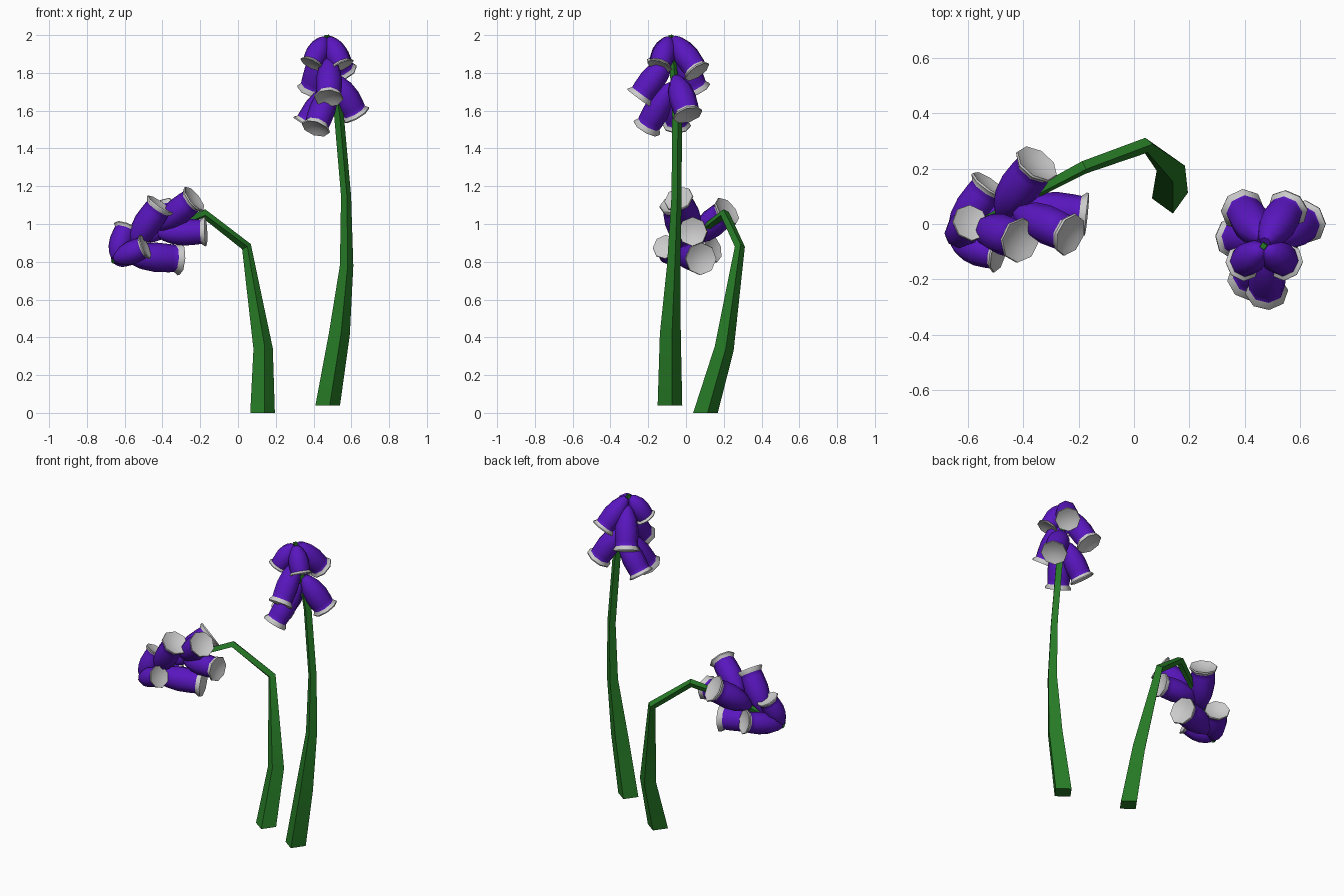
import bpy, bmesh, math
from mathutils import Vector

if "Cube" in bpy.data.objects:
    bpy.data.objects.remove(bpy.data.objects["Cube"])

def material(name, rgb):
    m = bpy.data.materials.new(name)
    m.diffuse_color = (*rgb, 1)
    m.use_nodes = True
    m.node_tree.nodes["Principled BSDF"].inputs["Base Color"].default_value = m.diffuse_color
    return m

GREEN = material("stem_green", (0.02, 0.20, 0.02))
PURPLE = material("petal_purple", (0.10, 0.008, 0.52))
WHITE = material("rim_white", (0.75, 0.75, 0.78))

def finish(bm, name, mats, angle):
    bmesh.ops.recalc_face_normals(bm, faces=bm.faces)
    me = bpy.data.meshes.new(name)
    bm.to_mesh(me)
    bm.free()
    ob = bpy.data.objects.new(name, me)
    bpy.context.collection.objects.link(ob)
    for m in mats:
        me.materials.append(m)
    bpy.ops.object.select_all(action='DESELECT')
    ob.select_set(True)
    bpy.context.view_layer.objects.active = ob
    bpy.ops.object.shade_smooth_by_angle(angle=math.radians(angle))
    return ob

def ring(bm, centre, u, v, r, n, turn=0.0):
    return [bm.verts.new(centre + r * (u * math.cos(turn + math.tau * i / n)
                                       + v * math.sin(turn + math.tau * i / n)))
            for i in range(n)]

def bridge(bm, a, b, mat=0):
    n = len(a)
    for i in range(n):
        f = bm.faces.new((a[i], a[(i + 1) % n], b[(i + 1) % n], b[i]))
        f.material_index = mat

# Square tapering stem swept along a path of (x, y, z, radius)
def stem(name, path):
    bm = bmesh.new()
    pts = [Vector(p[:3]) for p in path]
    u, prev = Vector((1, 0, 0)), None
    for i, p in enumerate(pts):
        if i == 0:
            t = Vector((0, 0, 1))
        elif i == len(pts) - 1:
            t = (p - pts[i - 1]).normalized()
        else:
            t = ((p - pts[i - 1]).normalized() + (pts[i + 1] - p).normalized()).normalized()
        u = (u - t * u.dot(t)).normalized()
        r = ring(bm, p, u, t.cross(u), path[i][3], 4, 0.16)
        if prev:
            bridge(bm, prev, r)
        else:
            bm.faces.new(r)
        prev = r
    bm.faces.new(prev)
    finish(bm, name, [GREEN], 30)

# (fraction of length, fraction of radius, material of band ending here)
BELL = [(0, .28, 0), (.10, .56, 0), (.30, .86, 0), (.55, 1.0, 0), (.80, .96, 0),
        (.90, .92, 0), (.97, 1.12, 1), (1.0, 1.09, 1), (.97, .80, 1), (.94, .35, 1)]

# Eight-sided bell flower with flared white rim
def bell(name, start, mouth, radius):
    bm = bmesh.new()
    a, b = Vector(start), Vector(mouth)
    t = (b - a).normalized()
    u = t.orthogonal().normalized()
    v = t.cross(u)
    prev = None
    for f, r, m in BELL:
        cur = ring(bm, a.lerp(b, f), u, v, radius * r, 8)
        if prev:
            bridge(bm, prev, cur, m)
        else:
            bm.faces.new(cur)
        prev = cur
    bm.faces.new(prev).material_index = 1
    finish(bm, name, [PURPLE, WHITE], 50)

stem("tall_stem", [(.475, -.085, .04, .066), (.537, -.083, .42, .056),
                   (.575, -.065, .78, .036), (.572, -.05, 1.15, .027),
                   (.535, -.047, 1.57, .026), (.50, -.065, 1.80, .02),
                   (.468, -.08, 2.0, .014)])
stem("bent_stem", [(.13, .103, 0, .066), (.133, .202, .34, .052),
                   (.045, .285, .88, .027), (-.18, .205, 1.055, .025),
                   (-.40, .09, .97, .02), (-.665, -.06, .80, .014)])

# Start on stem, mouth centre, radius
TALL = [((.46, -.09, 1.985), (.39, -.145, 1.845), .060),
        ((.48, -.09, 1.985), (.55, -.14, 1.835), .062),
        ((.475, -.065, 1.985), (.56, .06, 1.805), .068),
        ((.465, -.055, 1.94), (.39, .055, 1.705), .072),
        ((.485, -.09, 1.88), (.48, -.25, 1.665), .070),
        ((.51, -.055, 1.78), (.625, .01, 1.575), .072),
        ((.495, -.075, 1.74), (.41, -.21, 1.505), .070),
        ((.49, -.05, 1.72), (.355, -.05, 1.52), .068)]
BENT = [((-.655, -.065, .81), (-.49, -.11, .88), .062),
        ((-.655, -.055, .815), (-.59, .005, .985), .062),
        ((-.655, -.05, .81), (-.52, .145, .87), .068),
        ((-.60, -.015, .835), (-.305, .08, .815), .078),
        ((-.565, -.01, .88), (-.41, -.06, 1.105), .074),
        ((-.425, .045, .98), (-.23, -.04, 1.135), .072),
        ((-.425, .06, .95), (-.17, .035, .96), .070),
        ((-.485, .035, .92), (-.35, .22, 1.07), .076)]
for label, cluster in (("tall", TALL), ("bent", BENT)):
    for i, (s, m, r) in enumerate(cluster):
        bell(f"{label}_bell_{i + 1}", s, m, r)
